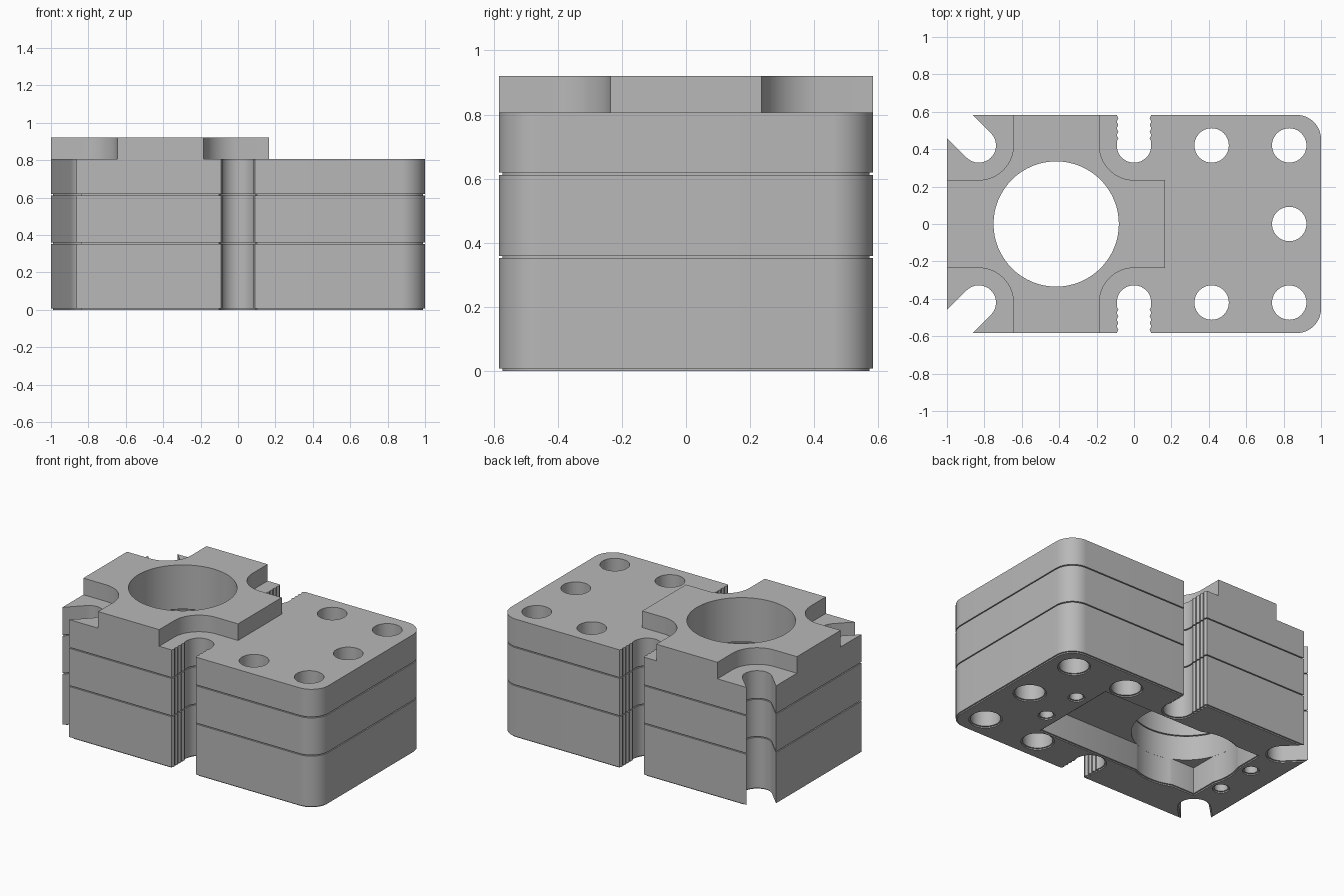
import bpy, bmesh
from math import sin, cos, pi, radians, sqrt, asin, acos, degrees

cube = bpy.data.objects.get("Cube")
if cube:
    bpy.data.objects.remove(cube, do_unlink=True)

grey = bpy.data.materials.new("machined_grey")
grey.use_nodes = True
grey.diffuse_color = (0.48, 0.48, 0.48, 1)
bsdf = next(n for n in grey.node_tree.nodes if n.type == 'BSDF_PRINCIPLED')
bsdf.inputs["Base Color"].default_value = grey.diffuse_color

HALF_Y = 0.583          # half depth of the block
HOLE = 0.092            # bolt hole radius
ROW = 0.42              # y of the bolt rows
LEFT = -0.83            # x of the open corner slots
BORE_X, BORE = -0.416, 0.335


def arc(cx, cy, r, a, b, n=16):
    angles = [radians(a + (b - a) * i / n) for i in range(n + 1)]
    return [(cx + r * cos(t), cy + r * sin(t)) for t in angles]


def circle(cx, cy, r, n=40):
    return arc(cx, cy, r, 0, 360, n)[:-1]


def mirrored(half):
    return half + [(x, -y) for x, y in reversed(half)]


def prism(name, z0, z1, loops):
    """Extrude an outline (first loop) with holes (other loops)."""
    bm = bmesh.new()
    top, edges, sides = {}, [], []
    for loop in loops:
        low = [bm.verts.new((x, y, z0)) for x, y in loop]
        for v in low:
            top[v] = bm.verts.new((v.co.x, v.co.y, z1))
        for a, b in zip(low, low[1:] + low[:1]):
            edges.append(bm.edges.new((a, b)))
            sides.append((a, b))
    bmesh.ops.triangle_fill(bm, edges=edges, use_beauty=True, normal=(0, 0, 1))
    for f in list(bm.faces):
        bm.faces.new([top[v] for v in f.verts])
    for a, b in sides:
        bm.faces.new((a, b, top[b], top[a]))
    bmesh.ops.recalc_face_normals(bm, faces=bm.faces[:])
    mesh = bpy.data.meshes.new(name)
    bm.to_mesh(mesh)
    bm.free()
    mesh.materials.append(grey)
    mesh.shade_smooth()
    mesh.set_sharp_from_angle(angle=radians(30))
    obj = bpy.data.objects.new(name, mesh)
    bpy.context.collection.objects.link(obj)
    return obj


def block_outline(d):
    """Block edge with side slots and open corner slots, inset by d."""
    r, y = HOLE + d, HALF_Y - d
    # scalloped slot wall, from the block edge inwards
    wall = []
    for i in range(25):
        t = i / 24
        wall.append((r - 0.004 * (1 - cos(8 * pi * t)), y + (0.44 - y) * t))
    half = arc(0.87, HALF_Y - 0.13, 0.13 - d, 0, 90)
    half += wall + arc(0, ROW, r, 0, -180, 24)
    half += [(-px, py) for px, py in reversed(wall)]
    reach = r * sqrt(2)
    half.append((LEFT + reach - (y - ROW), y))
    half += arc(LEFT, ROW, r, 45, -135, 24)
    half.append((-1 + d, ROW - reach - (-1 + d - LEFT)))
    return mirrored(half)


def bolt_holes(d):
    spots = [(0.415, ROW), (0.415, -ROW), (0.83, ROW), (0.83, -ROW), (0.83, 0)]
    return [circle(x, y, HOLE + d) for x, y in spots]


def pin_holes(d):
    return [circle(x, s * 0.142, 0.042 + d, 24) for x in (0.578, -0.812) for s in (1, -1)]


def pocket(d):
    """Rectangular pocket merged with the bore that bulges past its sides."""
    x0, x1, h, r = -0.73 - d, 0.48 + d, 0.303 + d, BORE + d
    a = degrees(asin(h / r))
    b = degrees(acos((x0 - BORE_X) / r))
    half = [(x1, h)] + arc(BORE_X, 0, r, a, 180 - a) + [(x0, h)]
    half += arc(BORE_X, 0, r, b, 178, 8)
    return mirrored(half)


def layer(name, z0, z1, d=0.0, with_pocket=False):
    inner = [pocket(d)] + pin_holes(d) if with_pocket else [circle(BORE_X, 0, BORE + d, 64)]
    prism(name, z0, z1, [block_outline(d)] + bolt_holes(d) + inner)


# Stacked block: thin recessed seams between the thick layers
SEAM = 0.01
layer("bottom_seam", 0, 0.008, SEAM, True)
layer("lower_block_pocket", 0.008, 0.187, 0, True)
layer("lower_block_roof", 0.187, 0.352)
layer("lower_seam", 0.352, 0.359, SEAM)
layer("middle_block", 0.359, 0.612)
layer("upper_seam", 0.612, 0.619, SEAM)
layer("upper_block", 0.619, 0.807)

# Cross-shaped top plate, hollowed around the four slots
ARM, SCOOP = 0.235, 0.185
plate = [(0.165, ARM)] + arc(0, ROW, SCOOP, -90, -180)
plate += [(-SCOOP, HALF_Y), (LEFT + SCOOP, HALF_Y)]
plate += arc(LEFT, ROW, SCOOP, 0, -90) + [(-1, ARM)]
prism("top_plate", 0.807, 0.92, [mirrored(plate), circle(BORE_X, 0, BORE, 64)])
